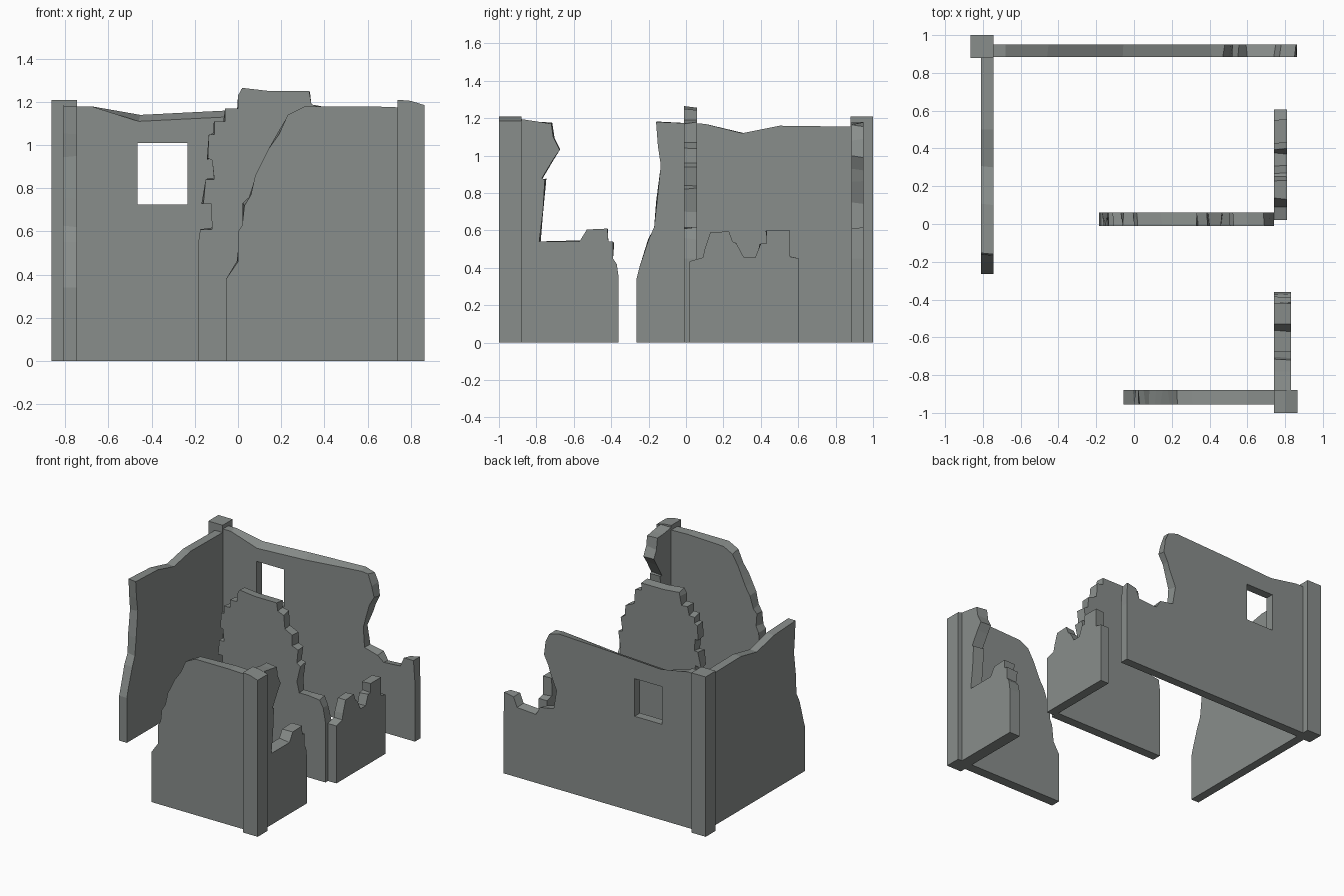
import bpy, bmesh, random
from mathutils import Vector

random.seed(4)
stone = bpy.data.materials.new("grey stone")
stone.diffuse_color = (0.25, 0.27, 0.26, 1)


def slab(name, axis, near, far, profile, chip=0.0, far_shift=None):
    """Extrude a (u, z) profile from near to far; u runs along the given axis.
    The broken edge on the far side is chipped a little, or moved by far_shift."""
    far_shift = far_shift or {}

    def place(u, z, d):
        return Vector((u, d, z)) if axis == 'x' else Vector((d, u, z))

    bm = bmesh.new()
    a, b = [], []
    n = len(profile)
    for i, (u, z) in enumerate(profile):
        a.append(bm.verts.new(place(u, z, near)))
        du = dz = 0
        if z > 0 and 2 < i < n - 2:
            du, dz = random.uniform(-chip, chip), random.uniform(-chip, chip)
        dz = far_shift.get(i, dz)
        b.append(bm.verts.new(place(u + du, z + dz, far)))
    bm.faces.new(a)
    bm.faces.new(b[::-1])
    for i in range(n):
        j = (i + 1) % n
        bm.faces.new((a[j], a[i], b[i], b[j]))
    bmesh.ops.recalc_face_normals(bm, faces=bm.faces)
    mesh = bpy.data.meshes.new(name)
    bm.to_mesh(mesh)
    bm.free()
    mesh.materials.append(stone)
    ob = bpy.data.objects.new(name, mesh)
    bpy.context.collection.objects.link(ob)
    return ob


# Corner pillars
slab("back_left_pillar", 'x', 0.88, 1.0,
     [(-0.865, 0), (-0.745, 0), (-0.745, 1.21), (-0.865, 1.21)])
slab("front_right_pillar", 'x', -1.0, -0.88,
     [(0.74, 0), (0.865, 0), (0.865, 1.185), (0.80, 1.205), (0.74, 1.21)])

# Front wall, broken down to the left
slab("front_wall", 'x', -0.955, -0.88,
     [(0.74, 0), (0.74, 1.175), (0.6, 1.18), (0.31, 1.18), (0.23, 1.14), (0.19, 1.05),
      (0.14, 0.98), (0.11, 0.92), (0.08, 0.86), (0.06, 0.77), (0.03, 0.72),
      (0.02, 0.63), (0.0, 0.60), (0.0, 0.46), (-0.055, 0.38), (-0.055, 0)], 0.014)

# Right wall, front piece with an old window opening
slab("right_front_wall", 'y', 0.83, 0.74,
     [(-0.88, 0), (-0.88, 1.195), (-0.78, 1.18), (-0.72, 1.17), (-0.71, 1.10),
      (-0.675, 1.03), (-0.71, 0.98), (-0.77, 0.88), (-0.755, 0.87), (-0.765, 0.70),
      (-0.785, 0.54), (-0.57, 0.54), (-0.53, 0.605), (-0.42, 0.61), (-0.415, 0.54),
      (-0.39, 0.54), (-0.39, 0.45), (-0.37, 0.42), (-0.36, 0.35), (-0.36, 0)], 0.01)

# Right wall, low rear piece
slab("right_rear_wall", 'y', 0.81, 0.74,
     [(0.02, 0), (0.02, 0.435), (0.09, 0.455), (0.10, 0.50), (0.13, 0.59), (0.23, 0.595),
      (0.25, 0.54), (0.27, 0.53), (0.31, 0.455), (0.37, 0.455), (0.40, 0.53),
      (0.43, 0.53), (0.43, 0.60), (0.555, 0.60), (0.555, 0.46), (0.605, 0.45),
      (0.605, 0)], 0.008)

# Middle wall, stepped on both sides of its peak
slab("middle_wall", 'x', -0.01, 0.06,
     [(-0.185, 0), (-0.185, 0.54), (-0.175, 0.61), (-0.12, 0.61), (-0.125, 0.73),
      (-0.16, 0.73), (-0.15, 0.84), (-0.11, 0.84), (-0.12, 0.93), (-0.14, 0.94),
      (-0.135, 1.05), (-0.11, 1.05), (-0.11, 1.11), (-0.06, 1.11), (-0.06, 1.17),
      (0, 1.17), (0, 1.23), (0.02, 1.265), (0.15, 1.25), (0.33, 1.25), (0.34, 1.19),
      (0.39, 1.17), (0.40, 1.07), (0.46, 1.04), (0.46, 0.96), (0.51, 0.94),
      (0.50, 0.84), (0.53, 0.82), (0.50, 0.70), (0.52, 0.62), (0.60, 0.62),
      (0.69, 0.61), (0.72, 0.56), (0.74, 0.45), (0.74, 0)], 0.01)

# Left wall
slab("left_wall", 'y', -0.745, -0.81,
     [(0.88, 0), (0.88, 1.155), (0.5, 1.16), (0.3, 1.12), (0.1, 1.17), (-0.16, 1.18),
      (-0.15, 1.05), (-0.135, 0.95), (-0.155, 0.75), (-0.17, 0.62), (-0.20, 0.55),
      (-0.25, 0.40), (-0.265, 0.34), (-0.265, 0)], 0.008)

# Back wall with its sloped top, broken right end and window hole
back = slab("back_wall", 'x', 0.885, 0.95,
            [(-0.745, 0), (-0.745, 1.18), (-0.68, 1.18), (-0.46, 1.11), (-0.06, 1.13),
             (0.41, 1.17), (0.47, 1.165), (0.50, 1.08), (0.52, 1.0), (0.48, 0.93),
             (0.46, 0.86), (0.43, 0.75), (0.44, 0.60), (0.55, 0.57), (0.60, 0.53),
             (0.74, 0.54), (0.77, 0.61), (0.85, 0.61), (0.862, 0.45), (0.862, 0)],
            0.012, {3: 0.03, 4: 0.03, 5: 0.008})
cutter = slab("window_cutter", 'x', 0.8, 1.05,
              [(-0.465, 0.725), (-0.235, 0.725), (-0.235, 1.01), (-0.465, 1.01)])
cutter.hide_render = True
hole = back.modifiers.new("window", 'BOOLEAN')
hole.operation = 'DIFFERENCE'
hole.solver = 'EXACT'
hole.object = cutter
bpy.context.view_layer.objects.active = back
bpy.ops.object.modifier_apply(modifier="window")
bpy.data.objects.remove(cutter)
